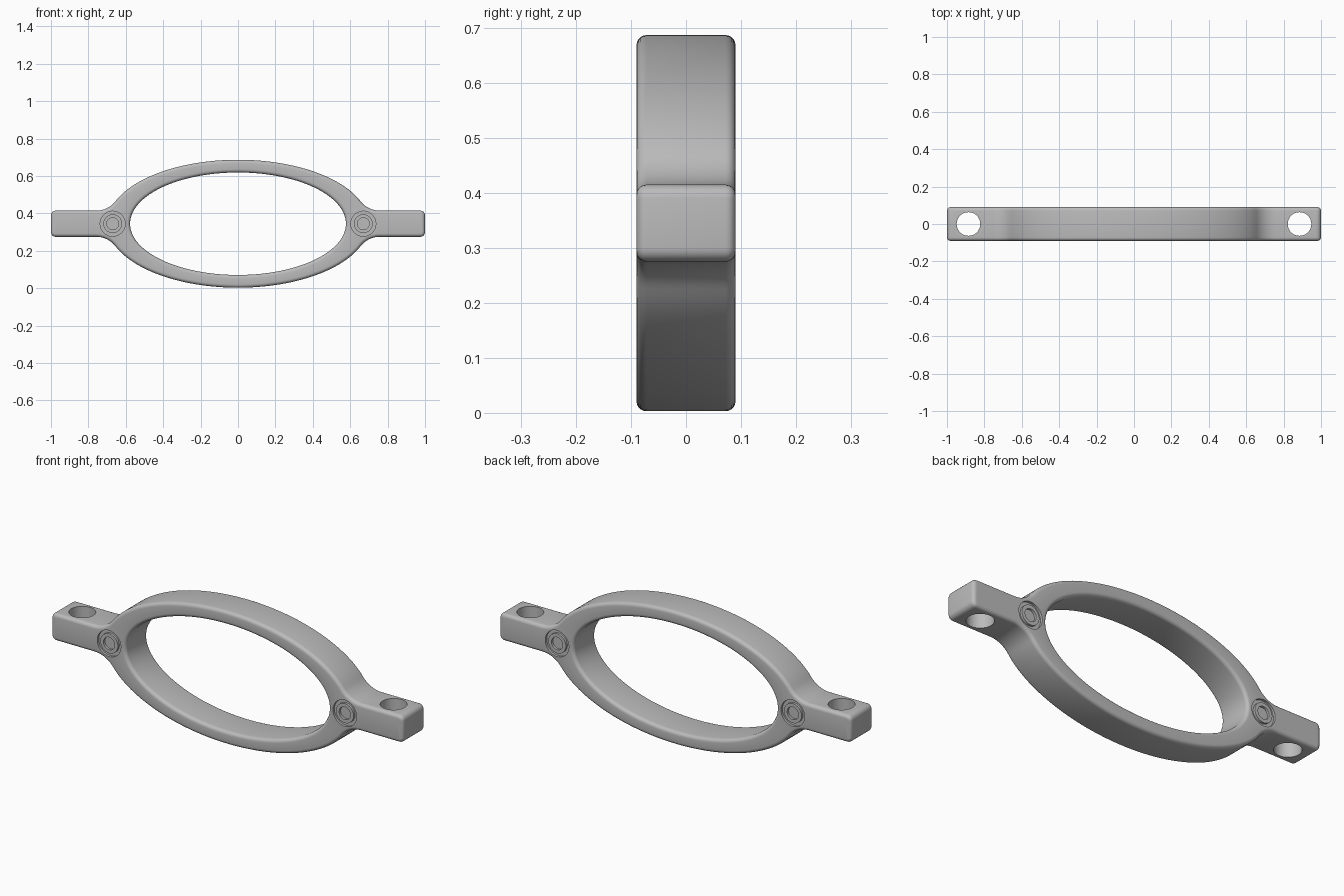
import bpy, bmesh, math
from mathutils import Vector, Matrix

cube = bpy.data.objects.get("Cube")
if cube:
    bpy.data.objects.remove(cube, do_unlink=True)

MID = 0.345            # height of the centre line
HALF_DEPTH = 0.09
ROUND = 0.018          # edge rounding
OUT_A, OUT_B = 0.70, 0.342
IN_A, IN_B = 0.577, 0.274
ARM = 0.07             # half height of the arms

grey = bpy.data.materials.new("plain grey")
grey.use_nodes = True
colour = (0.5, 0.5, 0.5, 1)
grey.diffuse_color = colour
grey.node_tree.nodes["Principled BSDF"].inputs["Base Color"].default_value = colour


def arc(cx, cz, r, start, end, n):
    return [Vector((cx + r * math.cos(start + (end - start) * i / n),
                    cz + r * math.sin(start + (end - start) * i / n))) for i in range(n + 1)]


def outer_outline():
    """Ellipse flowing through a fillet into a straight arm, mirrored to four quarters."""
    join = 0.36
    ellipse = [Vector((OUT_A * math.cos(t), OUT_B * math.sin(t)))
               for t in (math.pi / 2 + (join - math.pi / 2) * i / 32 for i in range(33))]
    p = ellipse[-1]
    n = Vector((p.x / OUT_A ** 2, p.y / OUT_B ** 2)).normalized()
    r = (p.y - ARM) / (1 - n.y)
    c = p + n * r
    fillet = arc(c.x, c.y, r, math.atan2(-n.y, -n.x), -math.pi / 2, 12)
    corner = arc(1 - 0.025, ARM - 0.025, 0.025, math.pi / 2, 0, 5)
    quarter = ellipse[:-1] + fillet + corner
    right = quarter + [Vector((v.x, -v.y)) for v in reversed(quarter[1:])]
    right.append(Vector((0, -OUT_B)))
    left = [Vector((-v.x, v.y)) for v in reversed(right[1:-1])]
    return right + left


def inner_outline():
    n = 112
    return [Vector((IN_A * math.cos(2 * math.pi * i / n),
                    IN_B * math.sin(2 * math.pi * i / n))) for i in range(n)]


def rounded_wall(bm, pts):
    """Wall with rounded rims; the outline runs with its material on the right. Returns rim edges."""
    normals = []
    for i, p in enumerate(pts):
        d = (p - pts[i - 1]).normalized() + (pts[(i + 1) % len(pts)] - p).normalized()
        d.normalize()
        normals.append(Vector((-d.y, d.x)))
    steps = [math.pi / 2 * i / 5 for i in range(6)]
    rim = [(ROUND * (1 - math.sin(s)), HALF_DEPTH - ROUND + ROUND * math.cos(s)) for s in steps]
    section = [(o, -y) for o, y in rim] + [(o, y) for o, y in reversed(rim)]
    loops = [[bm.verts.new((p.x - n.x * o, y, p.y - n.y * o + MID))
              for p, n in zip(pts, normals)] for o, y in section]
    for a, b in zip(loops, loops[1:]):
        for i in range(len(pts)):
            j = (i + 1) % len(pts)
            bm.faces.new((a[i], a[j], b[j], b[i]))
    return [[bm.edges.get((l[i - 1], l[i])) for i in range(len(l))] for l in (loops[0], loops[-1])]


# Oval ring with its two arms
bm = bmesh.new()
outer_rims = rounded_wall(bm, outer_outline())
inner_rims = rounded_wall(bm, inner_outline())
for a, b in zip(outer_rims, inner_rims):
    bmesh.ops.triangle_fill(bm, edges=a + b, use_beauty=True)
bmesh.ops.recalc_face_normals(bm, faces=bm.faces)
mesh = bpy.data.meshes.new("oval_bracket")
bm.to_mesh(mesh)
bm.free()
bracket = bpy.data.objects.new("oval_bracket", mesh)
bpy.context.collection.objects.link(bracket)
mesh.materials.append(grey)

# Cutters: bolt holes through the arms, round recesses with a plain raised ring
bm = bmesh.new()


def cylinder(x, y, z, r, depth, rot):
    bmesh.ops.create_cone(bm, cap_ends=True, segments=48, radius1=r, radius2=r, depth=depth,
                          matrix=Matrix.Translation((x, y, z)) @ rot)


def tube(x, y, z, r_out, r_in, half):
    rings = []
    for r, dy in ((r_out, -half), (r_out, half), (r_in, half), (r_in, -half)):
        rings.append([bm.verts.new((x + v.x, y + dy, z + v.y))
                      for v in arc(0, 0, r, 0, 2 * math.pi, 48)[:-1]])
    for k in range(4):
        a, b = rings[k], rings[(k + 1) % 4]
        for i in range(48):
            j = (i + 1) % 48
            bm.faces.new((a[i], a[j], b[j], b[i]))


upright = Matrix.Identity(4)
sideways = Matrix.Rotation(math.pi / 2, 4, 'X')
for side in (-1, 1):
    cylinder(side * 0.885, 0, MID, 0.063, 0.5, upright)
    for face in (-1, 1):
        tube(side * 0.67, face * HALF_DEPTH, MID, 0.067, 0.05, 0.012)
        cylinder(side * 0.67, face * HALF_DEPTH, MID, 0.032, 0.024, sideways)
bmesh.ops.recalc_face_normals(bm, faces=bm.faces)
cut_mesh = bpy.data.meshes.new("hole_cutter")
bm.to_mesh(cut_mesh)
bm.free()
cut_mesh.materials.append(grey)
cutter = bpy.data.objects.new("hole_cutter", cut_mesh)
bpy.context.collection.objects.link(cutter)
cutter.hide_render = True

mod = bracket.modifiers.new("holes", 'BOOLEAN')
mod.operation = 'DIFFERENCE'
mod.solver = 'EXACT'
mod.object = cutter
bpy.context.view_layer.objects.active = bracket
bracket.select_set(True)
bpy.ops.object.modifier_apply(modifier="holes")
bpy.data.objects.remove(cutter, do_unlink=True)
bpy.ops.object.shade_smooth_by_angle(angle=math.radians(35))
